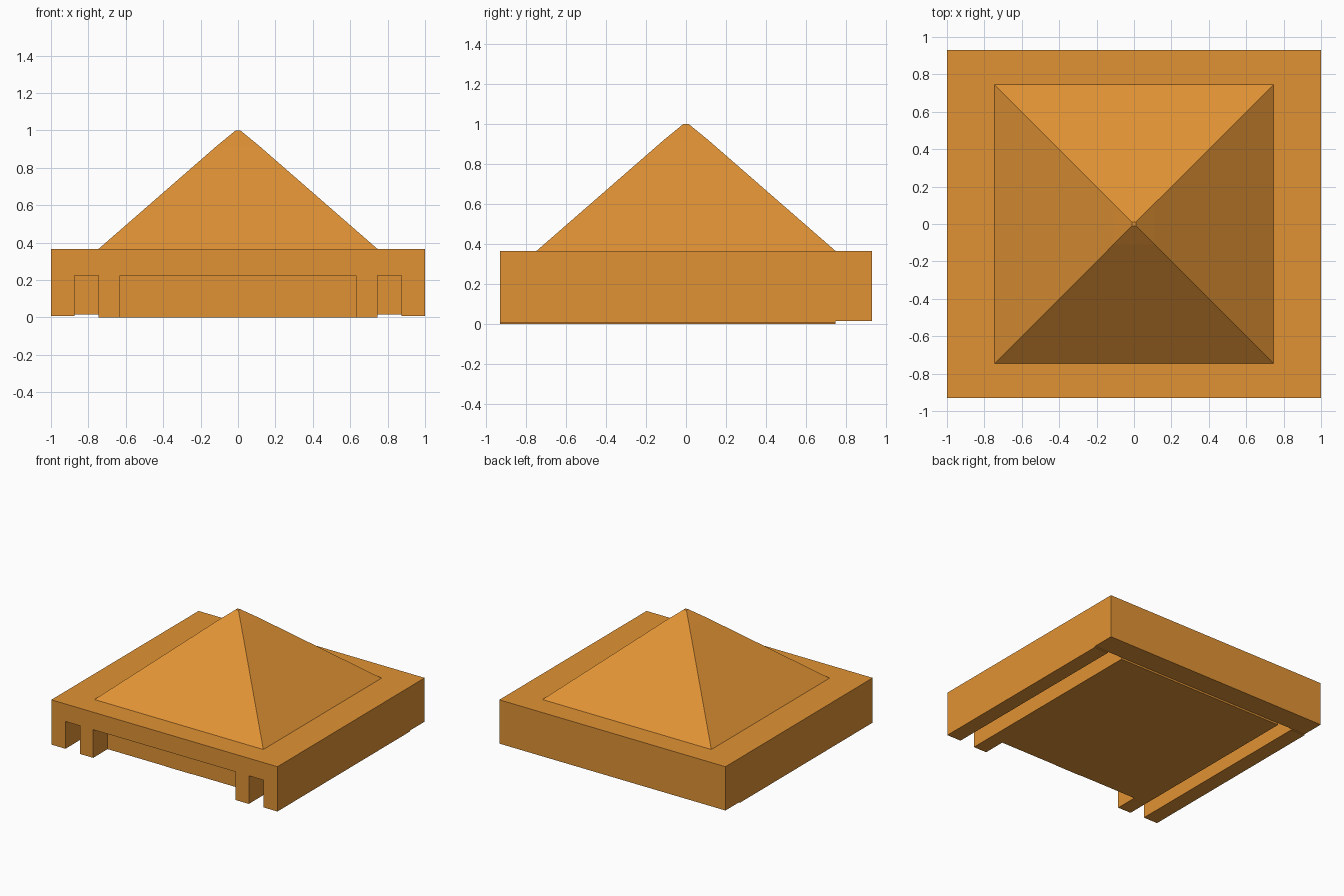
import bpy, bmesh

if "Cube" in bpy.data.objects:
    bpy.data.objects.remove(bpy.data.objects["Cube"])

mat = bpy.data.materials.new("ochre")
mat.diffuse_color = (0.75, 0.29, 0.035, 1)
mat.use_nodes = True
mat.node_tree.nodes["Principled BSDF"].inputs["Base Color"].default_value = mat.diffuse_color


def finish(name, bm):
    bmesh.ops.recalc_face_normals(bm, faces=bm.faces[:])
    me = bpy.data.meshes.new(name)
    bm.to_mesh(me)
    bm.free()
    me.materials.append(mat)
    ob = bpy.data.objects.new(name, me)
    bpy.context.collection.objects.link(ob)
    return ob


def box(name, x0, x1, y0, y1, z0, z1):
    bm = bmesh.new()
    bmesh.ops.create_cube(bm, size=1)
    lo, hi = (x0, y0, z0), (x1, y1, z1)
    for v in bm.verts:
        v.co = [hi[i] if v.co[i] > 0 else lo[i] for i in range(3)]
    return finish(name, bm)


def tapered_square(name, profile):
    # Stack square rings of (half width, height) and cap both ends
    bm = bmesh.new()
    rings = [[bm.verts.new((sx * r, sy * r, z))
              for sx, sy in ((-1, -1), (1, -1), (1, 1), (-1, 1))]
             for r, z in profile]
    for a, b in zip(rings, rings[1:]):
        for i in range(4):
            j = (i + 1) % 4
            bm.faces.new((a[i], a[j], b[j], b[i]))
    bm.faces.new(rings[0][::-1])
    bm.faces.new(rings[-1])
    return finish(name, bm)


CEIL, TOP, FRONT, BACK, CORE = 0.225, 0.365, -0.93, 0.93, 0.747

# Flat roof slab and the pyramid roof with a slight kink near the tip
box("roof_slab", -1, 1, FRONT, BACK, CEIL, TOP)
tapered_square("pyramid_roof", [(CORE, TOP), (0.11, 0.92), (0.012, 1.0)])

# Central chamber and rear wall
box("chamber", -CORE, CORE, -CORE, CORE, 0, CEIL)
box("back_wall", -1, 1, CORE, BACK, 0.015, CEIL)

# Outer walls and porch pillars, leaving a corridor open at the front
for side, s in (("left", -1), ("right", 1)):
    xs = sorted((s * 0.875, s * 1.0))
    box(side + "_outer_wall", *xs, FRONT, CORE, 0.007, CEIL)
    xs = sorted((s * 0.63, s * CORE))
    box(side + "_porch_pillar", *xs, FRONT, -CORE, 0, CEIL)

# Door panel in the porch
box("door", -0.117, 0.117, -CORE - 0.003, -CORE, 0, CEIL)
